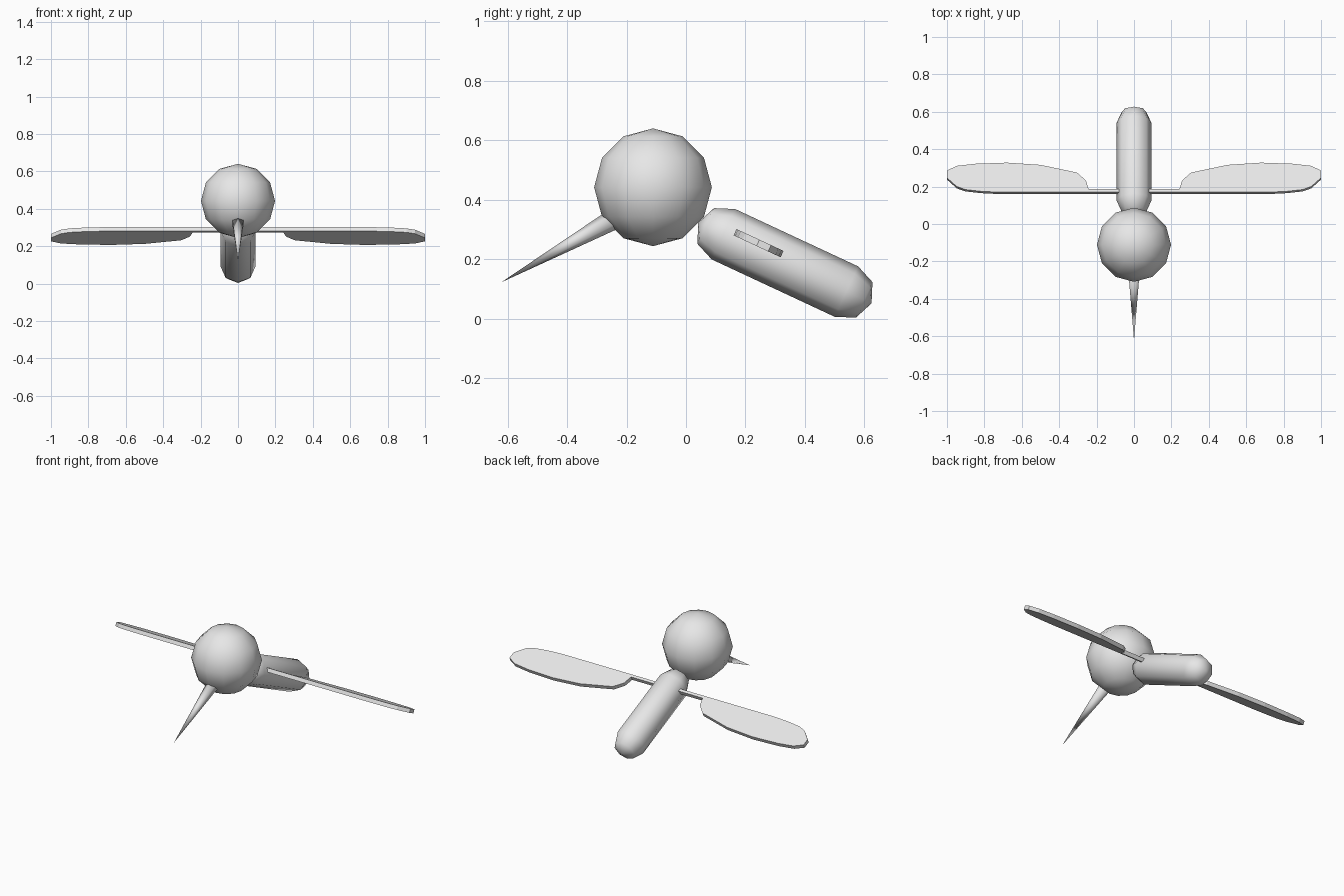
import bpy, bmesh, math
from mathutils import Vector

if "Cube" in bpy.data.objects:
    bpy.data.objects.remove(bpy.data.objects["Cube"])

grey = bpy.data.materials.new("plain_grey")
grey.diffuse_color = (0.8, 0.8, 0.8, 1)
grey.use_nodes = True
grey.node_tree.nodes["Principled BSDF"].inputs["Base Color"].default_value = grey.diffuse_color


def finish(name, bm, smooth=True):
    bmesh.ops.recalc_face_normals(bm, faces=bm.faces)
    for f in bm.faces:
        f.smooth = smooth
    me = bpy.data.meshes.new(name)
    bm.to_mesh(me)
    bm.free()
    me.materials.append(grey)
    ob = bpy.data.objects.new(name, me)
    bpy.context.collection.objects.link(ob)
    return ob


def lathe(name, origin, axis, profile, sides):
    """Turn (distance, radius) pairs around an axis lying in the yz plane."""
    axis = Vector(axis).normalized()
    origin = Vector(origin)
    side = Vector((1, 0, 0))
    up = side.cross(axis)
    bm = bmesh.new()
    rings = []
    for t, r in profile:
        c = origin + axis * t
        if r == 0:
            rings.append([bm.verts.new(c)] * sides)
        else:
            angles = [math.pi / 2 + 2 * math.pi * i / sides for i in range(sides)]
            rings.append([bm.verts.new(c + r * (side * math.cos(a) + up * math.sin(a)))
                          for a in angles])
    for a, b in zip(rings, rings[1:]):
        for i in range(sides):
            j = (i + 1) % sides
            quad = list(dict.fromkeys((a[i], a[j], b[j], b[i])))
            bm.faces.new(quad)
    if profile[-1][1] > 0:
        bm.faces.new(rings[-1])
    return finish(name, bm)


# Round head
bm = bmesh.new()
bmesh.ops.create_uvsphere(bm, u_segments=12, v_segments=6, radius=0.198)
bmesh.ops.translate(bm, verts=bm.verts, vec=(0, -0.111, 0.442))
finish("head", bm)

# Long pointed beak, its base buried in the head
a = math.radians(29.3)
lathe("beak", (0, -0.622, 0.122), (0, math.cos(a), math.sin(a)),
      [(0, 0), (0.45, 0.0366)], 6)

# Capsule body sloping down towards the tail
slope = math.radians(25)
r, length, k = 0.0935, 0.456, math.sqrt(0.5)
lathe("body", (0, 0.126, 0.284), (0, math.cos(slope), -math.sin(slope)),
      [(-r, 0), (-r * k, r * k), (0, r), (length, r),
       (length + r * k, r * k), (length + r, 0)], 8)

# Pair of wings joined by a narrow bar, cut from one sloping sheet
half = [(0.243, 0.186), (0.257, 0.233), (0.305, 0.275), (0.50, 0.316),
        (0.68, 0.328), (0.85, 0.322), (0.947, 0.311), (1.0, 0.286),
        (1.0, 0.247), (0.947, 0.200), (0.90, 0.184), (0.82, 0.175), (0.72, 0.170)]
outline = half + [(-x, y) for x, y in reversed(half)]
bm = bmesh.new()
top = bm.faces.new([bm.verts.new((x, y, 0.303 - math.tan(slope) * (y - 0.167)))
                    for x, y in outline])
ext = bmesh.ops.extrude_face_region(bm, geom=[top], use_keep_orig=True)
down = Vector((0, -math.sin(slope), -math.cos(slope))) * 0.0235
bmesh.ops.translate(bm, vec=down,
                    verts=[v for v in ext["geom"] if isinstance(v, bmesh.types.BMVert)])
finish("wings", bm, smooth=False)
